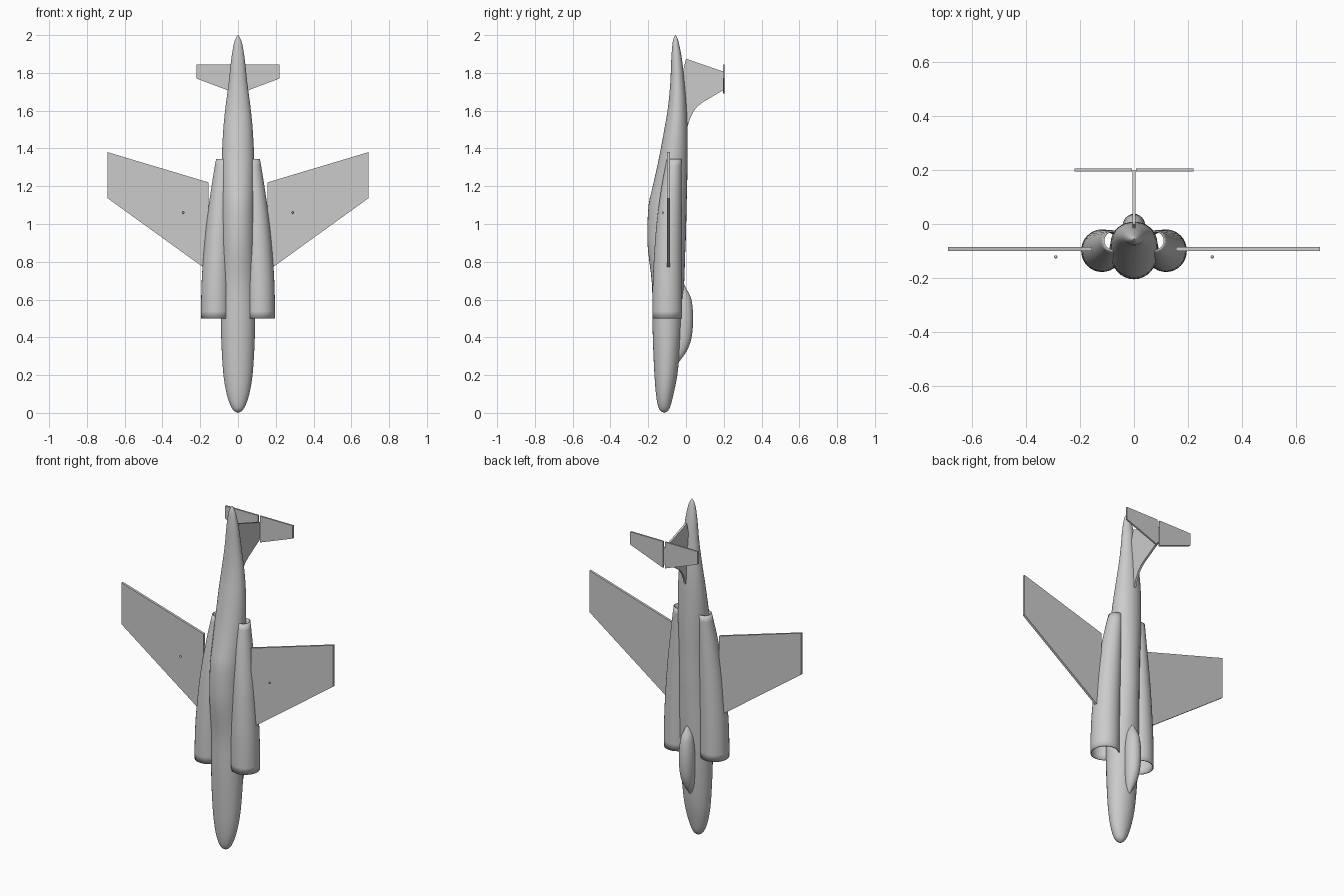
import bpy, bmesh, math

if "Cube" in bpy.data.objects:
    bpy.data.objects.remove(bpy.data.objects["Cube"])

grey = bpy.data.materials.new("light grey")
grey.diffuse_color = (0.6, 0.6, 0.6, 1)
grey.use_nodes = True
grey.node_tree.nodes["Principled BSDF"].inputs["Base Color"].default_value = grey.diffuse_color


def finish(bm, name, smooth=True):
    bmesh.ops.recalc_face_normals(bm, faces=bm.faces)
    me = bpy.data.meshes.new(name)
    bm.to_mesh(me)
    bm.free()
    me.materials.append(grey)
    ob = bpy.data.objects.new(name, me)
    bpy.context.collection.objects.link(ob)
    bpy.ops.object.select_all(action='DESELECT')
    ob.select_set(True)
    bpy.context.view_layer.objects.active = ob
    if smooth:
        bpy.ops.object.shade_smooth_by_angle(angle=math.radians(35))
    return ob


def refine(rows, n):
    """Catmull-Rom subdivision of a list of stations."""
    out = []
    for i in range(len(rows) - 1):
        p0, p1 = rows[max(i - 1, 0)], rows[i]
        p2, p3 = rows[i + 1], rows[min(i + 2, len(rows) - 1)]
        for k in range(n):
            t = k / n
            out.append([0.5 * (2 * b + (c - a) * t + (2 * a - 5 * b + 4 * c - d) * t * t
                               + (3 * b - a - 3 * c + d) * t ** 3)
                        for a, b, c, d in zip(p0, p1, p2, p3)])
    out.append(list(rows[-1]))
    return out


def loft(name, rows, seg=32, close=True, n=3):
    """Elliptical rings; each station is (z, x centre, half width, y front, y back)."""
    bm = bmesh.new()
    rings = []
    for z, cx, w, yf, yb in refine(rows, n):
        w, cy, h = max(w, 0.001), (yf + yb) / 2, max((yb - yf) / 2, 0.001)
        rings.append([bm.verts.new((cx + w * math.cos(2 * math.pi * i / seg),
                                    cy + h * math.sin(2 * math.pi * i / seg), z))
                      for i in range(seg)])
    for a, b in zip(rings, rings[1:]):
        for i in range(seg):
            j = (i + 1) % seg
            bm.faces.new((a[i], a[j], b[j], b[i]))
    if close:
        bm.faces.new(rings[0])
        bm.faces.new(rings[-1])
    return finish(bm, name)


def plate(name, pts, thick, place):
    """Flat outline extruded by thick; place(u, v, t) gives the 3D point."""
    bm = bmesh.new()
    a = [bm.verts.new(place(u, v, -thick / 2)) for u, v in pts]
    b = [bm.verts.new(place(u, v, thick / 2)) for u, v in pts]
    bm.faces.new(a)
    bm.faces.new(b)
    for i in range(len(pts)):
        j = (i + 1) % len(pts)
        bm.faces.new((a[i], a[j], b[j], b[i]))
    return finish(bm, name, smooth=False)


# Fuselage, nose down
loft("fuselage", [
    (0.0, 0, 0.0, -0.115, -0.115), (0.012, 0, 0.022, -0.136, -0.095),
    (0.04, 0, 0.040, -0.149, -0.081), (0.10, 0, 0.060, -0.159, -0.066),
    (0.20, 0, 0.077, -0.167, -0.046), (0.35, 0, 0.087, -0.174, -0.030),
    (0.50, 0, 0.091, -0.178, -0.020), (0.68, 0, 0.091, -0.180, -0.010),
    (0.85, 0, 0.090, -0.200, -0.004), (0.95, 0, 0.090, -0.205, 0.0),
    (1.10, 0, 0.089, -0.198, 0.003), (1.20, 0, 0.088, -0.176, 0.006),
    (1.34, 0, 0.086, -0.145, 0.008), (1.50, 0, 0.078, -0.115, 0.008),
    (1.62, 0, 0.066, -0.095, 0.003), (1.75, 0, 0.049, -0.083, -0.008),
    (1.87, 0, 0.036, -0.078, -0.021), (1.95, 0, 0.023, -0.072, -0.036),
    (1.985, 0, 0.011, -0.065, -0.046), (2.0, 0, 0.0, -0.056, -0.056)])

# Cockpit canopy
loft("canopy", [
    (0.26, 0, 0.0, -0.050, -0.045), (0.30, 0, 0.020, -0.060, -0.014),
    (0.34, 0, 0.031, -0.060, 0.010), (0.40, 0, 0.039, -0.060, 0.030),
    (0.50, 0, 0.043, -0.060, 0.038), (0.60, 0, 0.036, -0.060, 0.029),
    (0.65, 0, 0.022, -0.050, 0.006), (0.69, 0, 0.0, -0.025, -0.015)], seg=24)

for s, side in ((1, "right"), (-1, "left")):
    # Hollow engine nacelle, open at intake and exhaust
    nac = loft(side + "_nacelle", [
        (0.50, s * 0.119, 0.077, -0.178, -0.020), (0.65, s * 0.117, 0.077, -0.177, -0.020),
        (0.80, s * 0.112, 0.074, -0.171, -0.021), (1.00, s * 0.102, 0.066, -0.156, -0.022),
        (1.20, s * 0.088, 0.052, -0.129, -0.023), (1.345, s * 0.077, 0.039, -0.101, -0.023)],
        close=False)
    sol = nac.modifiers.new("shell", 'SOLIDIFY')
    sol.thickness = 0.006
    sol.offset = -1

    # Swept wing
    plate(side + "_wing", [(0.155, 1.22), (0.69, 1.38), (0.69, 1.136), (0.155, 0.75)],
          0.014, lambda u, v, t: (s * u, -0.093 + t, v))

    # Tailplane half
    plate(side + "_tailplane", [(0.007, 1.845), (0.22, 1.845), (0.22, 1.77), (0.007, 1.69)],
          0.01, lambda u, v, t: (s * u, 0.2 + t, v))

    # Small stud under the wing
    bm = bmesh.new()
    bmesh.ops.create_uvsphere(bm, u_segments=10, v_segments=6, radius=0.006)
    bmesh.ops.translate(bm, verts=bm.verts, vec=(s * 0.29, -0.122, 1.06))
    finish(bm, side + "_wing_stud")

# Tail fin with a curved leading root
plate("tail_fin", [(-0.04, 1.80), (-0.012, 1.825), (0.0, 1.875), (0.2, 1.806), (0.2, 1.71),
                   (0.095, 1.648), (0.063, 1.625), (0.04, 1.597), (0.022, 1.56),
                   (0.01, 1.52), (-0.02, 1.50)],
      0.012, lambda u, v, t: (t, u, v))
